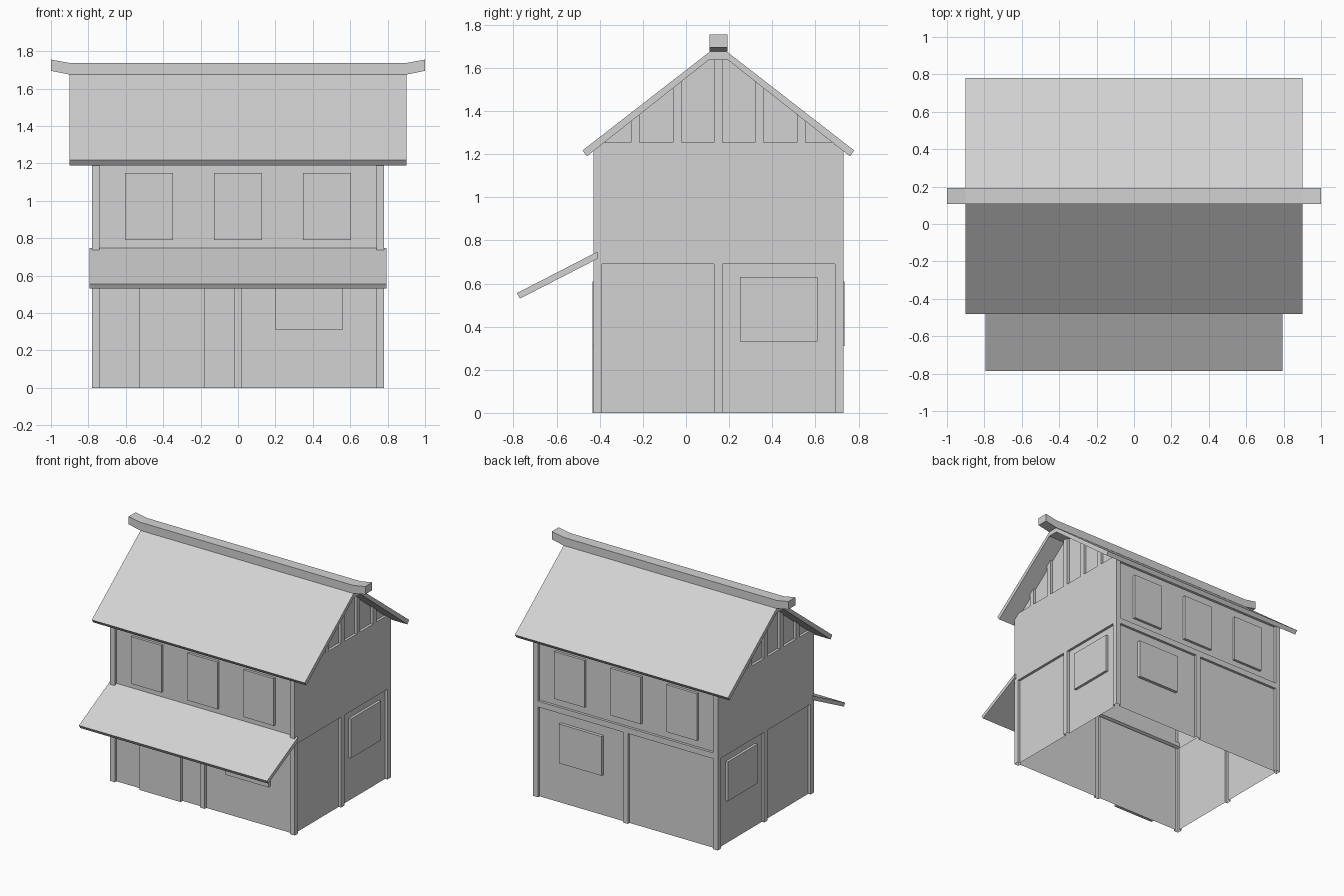
import bpy
import bmesh
from mathutils import Vector

if "Cube" in bpy.data.objects:
    bpy.data.objects.remove(bpy.data.objects["Cube"])

grey = bpy.data.materials.new("plain grey")
grey.use_nodes = True
grey.diffuse_color = (0.65, 0.65, 0.65, 1)
grey.node_tree.nodes["Principled BSDF"].inputs["Base Color"].default_value = grey.diffuse_color

MID_Y = 0.15                 # the house sits behind the awning
HALF_X, HALF_Y = 0.78, 0.58  # half width and half depth of the walls
POST = 0.04
RECESS = 0.02
BEAM_LOW, BEAM_HIGH = 0.69, 0.735
EAVE, GABLE_BASE, PEAK = 1.214, 1.253, 1.64


def finish(name, bm):
    mesh = bpy.data.meshes.new(name)
    bm.to_mesh(mesh)
    bm.free()
    mesh.materials.append(grey)
    obj = bpy.data.objects.new(name, mesh)
    bpy.context.collection.objects.link(obj)
    return obj


def box(name, lo, hi):
    bm = bmesh.new()
    bmesh.ops.create_cube(bm, size=1)
    lo, hi = Vector(lo), Vector(hi)
    for v in bm.verts:
        v.co = (lo + hi) / 2 + v.co * (hi - lo)
    return finish(name, bm)


def extrude_x(name, profile, half):
    """Solid from a (y, z) profile, running along x."""
    bm = bmesh.new()
    face = bm.faces.new([bm.verts.new((-half, y, z)) for y, z in profile])
    moved = bmesh.ops.extrude_face_region(bm, geom=[face])["geom"]
    for v in moved:
        if isinstance(v, bmesh.types.BMVert):
            v.co.x = half
    bmesh.ops.recalc_face_normals(bm, faces=bm.faces)
    return finish(name, bm)


def side_place(s):
    return lambda u, z, d: Vector((s * (HALF_X - d), MID_Y + u, z))


def long_place(s):
    return lambda u, z, d: Vector((u, MID_Y + s * (HALF_Y - d), z))


def wall(name, place, cells):
    """Thin wall sheet; recessed cells are sunk inwards with reveals."""
    bm = bmesh.new()
    outward = place(0, 0, 0) - place(0, 0, 1)

    def add(points, towards):
        face = bm.faces.new([bm.verts.new(p) for p in points])
        face.normal_update()
        if face.normal.dot(towards) < 0:
            face.normal_flip()

    for shape, sunk in cells:
        depth = RECESS if sunk else 0
        inner = [place(u, z, depth) for u, z in shape]
        add(inner, outward)
        if not sunk:
            continue
        outer = [place(u, z, 0) for u, z in shape]
        centre = sum(inner, Vector()) / len(inner)
        for i in range(len(inner)):
            j = (i + 1) % len(inner)
            if outer[i].z + outer[j].z > 0.001:   # open at the ground
                add([outer[i], outer[j], inner[j], inner[i]], centre - inner[i])
    bmesh.ops.remove_doubles(bm, verts=bm.verts, dist=0.0001)
    return finish(name, bm)


def rect(u0, u1, z0, z1):
    return [(u0, z0), (u1, z0), (u1, z1), (u0, z1)]


def ground_floor(half):
    """Posts and sunk panels, alternating."""
    cuts = [-half, POST - half, -POST / 2, POST / 2, half - POST, half]
    return [(rect(a, b, 0, BEAM_LOW), i % 2 == 1)
            for i, (a, b) in enumerate(zip(cuts, cuts[1:]))]


def gable_top(u):
    return PEAK - 0.789 * max(abs(u) - 0.04, 0)


# Gable end walls
side_cells = ground_floor(HALF_Y)
side_cells.append(([(-HALF_Y, BEAM_LOW), (HALF_Y, BEAM_LOW), (HALF_Y, EAVE),
                    (0.53, GABLE_BASE), (-0.53, GABLE_BASE), (-HALF_Y, EAVE)], False))
half_cuts = [0.02, 0.17, 0.21, 0.365, 0.405]
for i, (a, b) in enumerate(zip(half_cuts, half_cuts[1:])):
    for s in (-1, 1):
        shape = [(s * a, GABLE_BASE), (s * b, GABLE_BASE), (s * b, gable_top(b))]
        if a < 0.04:
            shape.append((s * 0.04, PEAK))
        shape.append((s * a, gable_top(a)))
        side_cells.append((shape, i % 2 == 0))
for s in (-1, 1):
    side_cells.append(([(s * 0.405, GABLE_BASE), (s * 0.53, GABLE_BASE),
                        (s * 0.405, gable_top(0.405))], True))
side_cells.append((rect(-0.02, 0.02, GABLE_BASE, PEAK), False))
wall("left_wall", side_place(1), side_cells)
wall("right_wall", side_place(-1), side_cells)

# Front and back walls
long_cells = ground_floor(HALF_X)
inner_x = HALF_X - POST
long_cells += [
    (rect(-HALF_X, HALF_X, BEAM_LOW, BEAM_HIGH), False),
    (rect(-HALF_X, -inner_x, BEAM_HIGH, EAVE), False),
    (rect(-inner_x, inner_x, BEAM_HIGH, EAVE), True),
    (rect(inner_x, HALF_X, BEAM_HIGH, EAVE), False),
]
wall("front_wall", long_place(-1), long_cells)
wall("back_wall", long_place(1), long_cells)


# Windows and door, standing on the sunk panels
def plate(name, place, u0, u1, z0, z1, out):
    a, b = place(u0, z0, RECESS), place(u1, z1, out)
    box(name, [min(p) for p in zip(a, b)], [max(p) for p in zip(a, b)])


for label, s in (("front", -1), ("back", 1)):
    for i, x in enumerate((-0.475, 0, 0.475)):
        plate(f"{label}_upper_window_{i + 1}", long_place(s), x - 0.128, x + 0.128, 0.79, 1.15, 0)
    plate(f"{label}_lower_window", long_place(s), 0.2, 0.56, 0.31, 0.61, -0.004)
plate("front_door", long_place(-1), -0.53, -0.18, 0, 0.61, -0.004)
for label, s in (("left", 1), ("right", -1)):
    plate(f"{label}_window", side_place(s), 0.1, 0.46, 0.33, 0.63, 0)

# Main roof
half_roof = [(0.04, 1.675), (0.63, 1.217), (0.61, 1.19), (0.04, PEAK)]
roof = [(MID_Y + d, z) for d, z in half_roof]
roof += [(MID_Y - d, z) for d, z in reversed(half_roof)]
extrude_x("main_roof", roof, 0.9)

# Awning over the shop front
extrude_x("front_awning", [(-0.41, 0.748), (-0.785, 0.555), (-0.77, 0.53), (-0.41, 0.715)], 0.795)

# Ridge beam with upturned ends
bm = bmesh.new()
outline = [(-1, 1.695), (-0.9, 1.675), (0.9, 1.675), (1, 1.695),
           (1, 1.755), (0.9, 1.737), (-0.9, 1.737), (-1, 1.755)]
face = bm.faces.new([bm.verts.new((x, MID_Y - 0.042, z)) for x, z in outline])
for v in bmesh.ops.extrude_face_region(bm, geom=[face])["geom"]:
    if isinstance(v, bmesh.types.BMVert):
        v.co.y = MID_Y + 0.042
bmesh.ops.recalc_face_normals(bm, faces=bm.faces)
finish("ridge_beam", bm)
